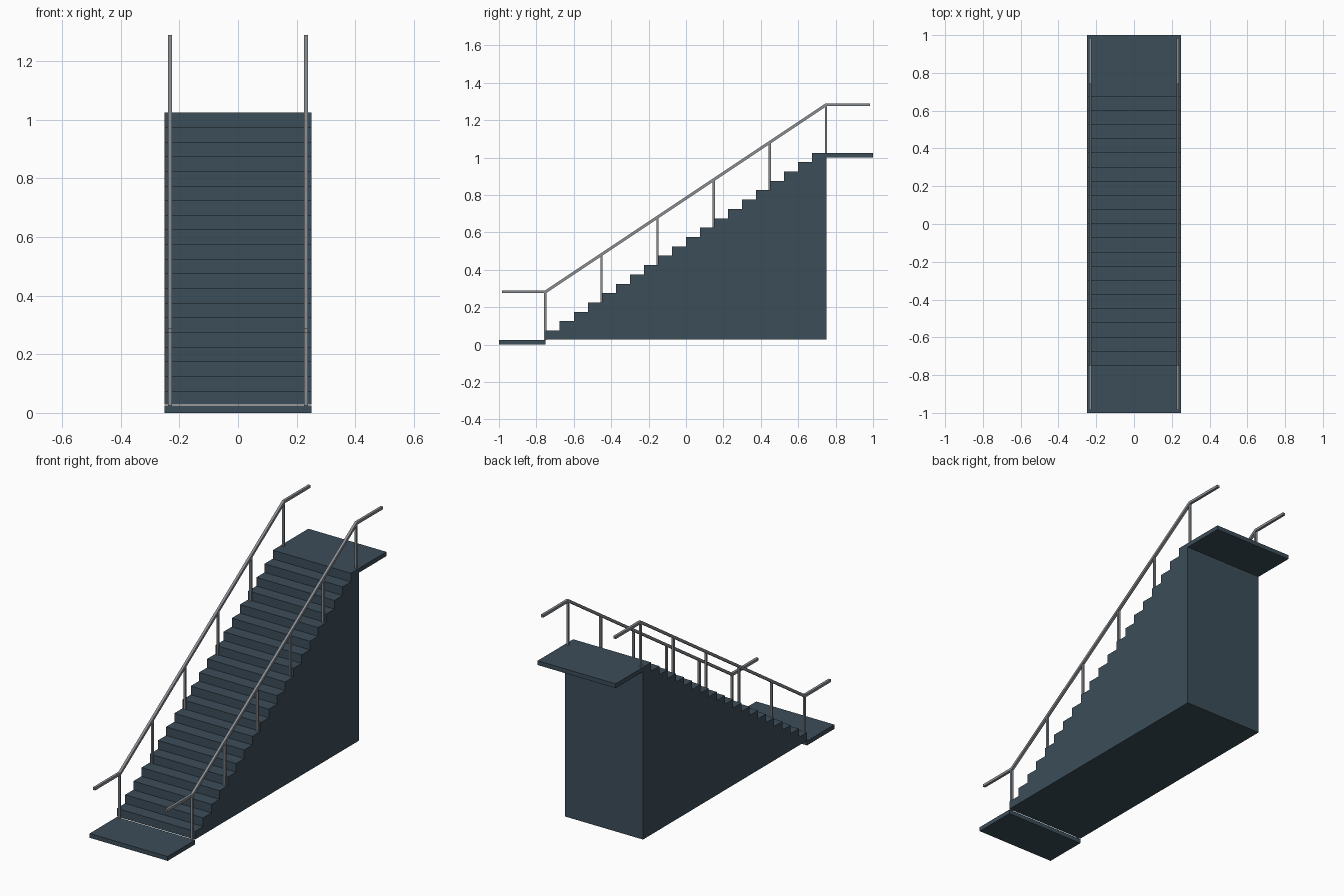
import bpy, bmesh, math

if "Cube" in bpy.data.objects:
    bpy.data.objects.remove(bpy.data.objects["Cube"])

def material(name, color):
    m = bpy.data.materials.new(name)
    m.diffuse_color = color
    m.use_nodes = True
    m.node_tree.nodes["Principled BSDF"].inputs["Base Color"].default_value = m.diffuse_color
    return m

SLATE = material("slate", (0.045, 0.075, 0.1, 1))
STEEL = material("steel", (0.25, 0.27, 0.29, 1))

def prism(name, profile, x0, x1, mat):
    """Extrude a (y, z) outline from x0 to x1."""
    bm = bmesh.new()
    face = bm.faces.new([bm.verts.new((x0, y, z)) for y, z in profile])
    ext = bmesh.ops.extrude_face_region(bm, geom=[face])
    for v in ext["geom"]:
        if isinstance(v, bmesh.types.BMVert):
            v.co.x = x1
    bmesh.ops.recalc_face_normals(bm, faces=bm.faces)
    me = bpy.data.meshes.new(name)
    bm.to_mesh(me)
    bm.free()
    me.materials.append(mat)
    ob = bpy.data.objects.new(name, me)
    bpy.context.collection.objects.link(ob)
    return ob

def rect(y0, y1, z0, z1):
    return [(y0, z0), (y1, z0), (y1, z1), (y0, z1)]

HALF, STEPS, RUN, RISE, T = 0.25, 20, 0.075, 0.05, 0.025

# stepped solid flight
outline = [(-0.75, T + 0.003)]
for i in range(STEPS):
    z = T + RISE * (i + 1)
    outline += [(-0.75 + RUN * i, z), (-0.75 + RUN * (i + 1), z)]
outline.append((0.75, T + 0.003))
prism("stair_flight", outline, -HALF, HALF, SLATE)

# landings
prism("lower_landing", rect(-1, -0.75, 0, T), -HALF, HALF, SLATE)
prism("upper_landing", rect(0.75, 1, 1, 1 + T), -HALF, HALF, SLATE)

# handrail outline with mitred bends
R = 0.0075
shift = R * math.tan(math.atan2(2, 3) / 2)
def rail_edge(s):
    return [(-0.985, 0.2825 + s * R), (-0.75 - s * shift, 0.2825 + s * R),
            (0.75 - s * shift, 1.2825 + s * R), (0.985, 1.2825 + s * R)]
rail = rail_edge(-1) + rail_edge(1)[::-1]

# handrails and posts on both sides
P = 0.006
for side, sx in (("left", -1), ("right", 1)):
    x = 0.232 * sx
    prism(f"handrail_{side}", rail, x - R, x + R, STEEL)
    for k in range(6):
        y, z = -0.752 + 0.3 * k, T + 0.2 * k
        prism(f"post_{side}_{k + 1}", rect(y - P, y + P, z, z + 0.254), x - P, x + P, STEEL)
